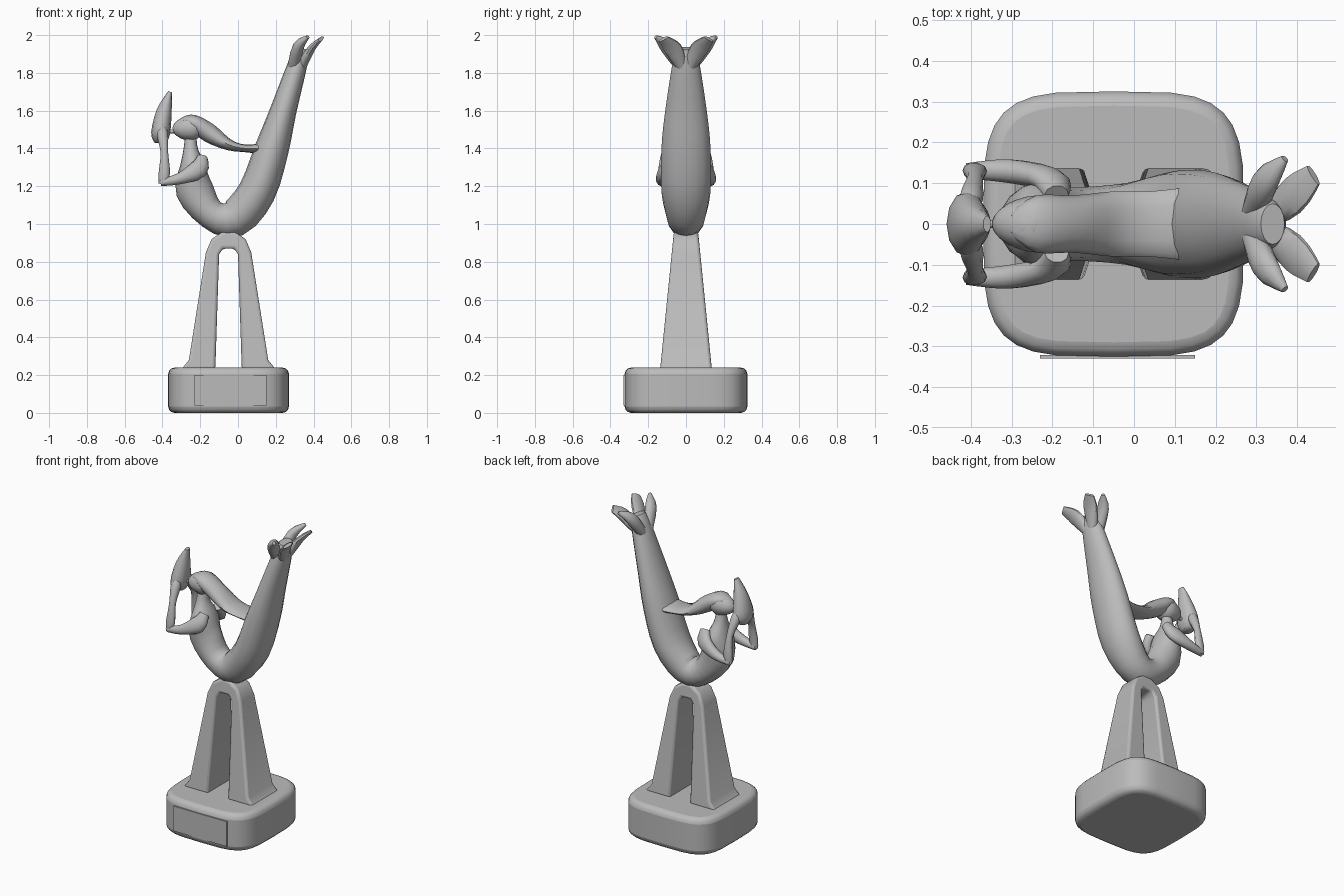
import bpy, bmesh, math
from mathutils import Vector

cube = bpy.data.objects.get("Cube")
if cube:
    bpy.data.objects.remove(cube, do_unlink=True)

stone = bpy.data.materials.new("grey_stone")
stone.use_nodes = True
grey = (.5, .5, .5, 1)
stone.diffuse_color = grey
stone.node_tree.nodes["Principled BSDF"].inputs["Base Color"].default_value = grey


def finish(name, bm, mirror=False, bevel=0):
    """Turn a bmesh into a shaded, optionally bevelled and mirrored object."""
    bmesh.ops.recalc_face_normals(bm, faces=bm.faces)
    mesh = bpy.data.meshes.new(name)
    bm.to_mesh(mesh)
    bm.free()
    mesh.materials.append(stone)
    obj = bpy.data.objects.new(name, mesh)
    bpy.context.collection.objects.link(obj)
    if bevel:
        modifier = obj.modifiers.new("Rounded edges", "BEVEL")
        modifier.width = bevel
        modifier.segments = 3
        modifier.limit_method = "ANGLE"
        modifier.angle_limit = math.radians(40)
    if mirror:
        modifier = obj.modifiers.new("Other side", "MIRROR")
        modifier.use_axis = (False, True, False)
        modifier.use_mirror_merge = False
    bpy.ops.object.select_all(action="DESELECT")
    bpy.context.view_layer.objects.active = obj
    obj.select_set(True)
    bpy.ops.object.shade_smooth_by_angle(angle=math.radians(55))
    return obj


def bridge(bm, rings):
    """Skin neighbouring rings of vertices and close both ends."""
    for lower, upper in zip(rings, rings[1:]):
        for k in range(len(lower)):
            bm.faces.new((lower[k - 1], lower[k], upper[k], upper[k - 1]))
    bm.faces.new(rings[0])
    bm.faces.new(rings[-1])


def smooth_path(stations, steps=3):
    """Pass a smooth curve through the stations."""
    points = [Vector(s) for s in stations]
    result = []
    for i in range(len(points) - 1):
        start, end = points[i], points[i + 1]
        before = points[max(i - 1, 0)]
        after = points[min(i + 2, len(points) - 1)]
        slope_in, slope_out = (end - before) / 2, (after - start) / 2
        for step in range(steps):
            t = step / steps
            ease = t * t * (3 - 2 * t)
            result.append(start * (1 - ease) + end * ease
                          + slope_in * (t * (1 - t) ** 2) - slope_out * (t * t * (1 - t)))
    return result + [points[-1]]


def sweep(name, stations, sides=10, mirror=False):
    """Loft ellipses along a path; each station is x, y, z, thickness, width."""
    bm = bmesh.new()
    path = smooth_path(stations)
    centres = [Vector(p[:3]) for p in path]
    rings = []
    for i, point in enumerate(path):
        tangent = centres[min(i + 1, len(path) - 1)] - centres[max(i - 1, 0)]
        normal = tangent.cross(Vector((0, 1, 0))).normalized()
        side = normal.cross(tangent).normalized()
        turns = [math.tau * k / sides for k in range(sides)]
        rings.append([bm.verts.new(centres[i] + normal * point[3] * math.cos(t)
                                   + side * point[4] * math.sin(t)) for t in turns])
    bridge(bm, rings)
    return finish(name, bm, mirror)


def central_sweep(name, stations, sides=12):
    """Sweep in the middle plane; each station is x, z, thickness, width."""
    return sweep(name, [(x, 0, z, thick, wide) for x, z, thick, wide in stations], sides)


def prism(name, outline, place, bevel=0):
    """Join two copies of an outline, positioned by place(u, v, end)."""
    bm = bmesh.new()
    bridge(bm, [[bm.verts.new(place(u, v, end)) for u, v in outline] for end in (0, 1)])
    return finish(name, bm, bevel=bevel)


# Plinth with a rounded square plan
def squared(value):
    return math.copysign(math.sqrt(abs(value)), value)


turns = [math.tau * k / 32 for k in range(32)]
plan = [(squared(math.cos(t)), squared(math.sin(t))) for t in turns]
prism("plinth", plan, lambda u, v, end: (.32 * u - .05, .325 * v, .24 * end), bevel=.035)

# Front plaque
corners = [(-1, -1), (1, -1), (1, 1), (-1, 1)]
prism("plaque", corners, lambda u, v, end: (.19 * u - .04, .009 * end - .33, .08 * v + .12))

# Arched support, mirrored about its middle and thinner towards the top
half_arch = [(.03, .87), (.05, .84), (.07, .23), (.25, .23),
             (.21, .28), (.12, .85), (.09, .92), (.03, .96)]
arch = half_arch + [(-u, v) for u, v in reversed(half_arch)]
prism("arch_support", arch,
      lambda u, v, end: (u - .05, (2 * end - 1) * (.16 - .1 * v), v), bevel=.015)

# Curved body from neck to tail
central_sweep("body_and_tail", [
    (-.25, 1.46, .03, .03), (-.25, 1.39, .04, .05), (-.24, 1.3, .07, .1),
    (-.23, 1.18, .1, .09), (-.14, 1.05, .08, .09), (-.02, 1.03, .1, .1),
    (.1, 1.17, .1, .13), (.18, 1.4, .09, .13), (.24, 1.6, .07, .11),
    (.32, 1.86, .05, .07), (.34, 1.93, .03, .05)], sides=16)

# Tail fin lobes
sweep("inner_fin_lobe", [(.29, .02, 1.82, .03, .03), (.32, .1, 1.94, .03, .04),
                         (.37, .16, 1.99, .01, .01)], mirror=True)
sweep("outer_fin_lobe", [(.33, .02, 1.83, .03, .03), (.39, .07, 1.93, .02, .05),
                         (.44, .12, 1.98, .01, .03)], mirror=True)

# Head, face and flowing hair
central_sweep("head", [(-.34, 1.49, .02, .02), (-.31, 1.5, .05, .05),
                       (-.24, 1.51, .07, .07), (-.18, 1.51, .03, .05)])
central_sweep("hair", [(-.3, 1.55, .01, .03), (-.24, 1.54, .04, .07), (-.15, 1.48, .05, .07),
                       (-.05, 1.42, .03, .08), (.04, 1.4, .02, .08), (.13, 1.4, .03, .09)])

# Bent arms with hands meeting on the shell
sweep("upper_arm", [(-.19, .07, 1.35, .03, .03), (-.21, .11, 1.29, .05, .03),
                    (-.31, .13, 1.24, .03, .03), (-.41, .13, 1.22, .02, .02)], mirror=True)
sweep("forearm", [(-.4, .13, 1.21, .02, .02), (-.39, .13, 1.27, .03, .02),
                  (-.39, .11, 1.38, .02, .02), (-.4, .06, 1.48, .03, .03),
                  (-.4, .04, 1.53, .01, .01)], mirror=True)

# Shell horn and its mouthpiece
central_sweep("shell_horn", [(-.41, 1.43, .03, .04), (-.41, 1.48, .05, .08),
                             (-.39, 1.6, .04, .05), (-.36, 1.7, .01, .02)])
central_sweep("mouthpiece", [(-.4, 1.49, .01, .02), (-.36, 1.49, .01, .01), (-.32, 1.49, .01, .01)])
